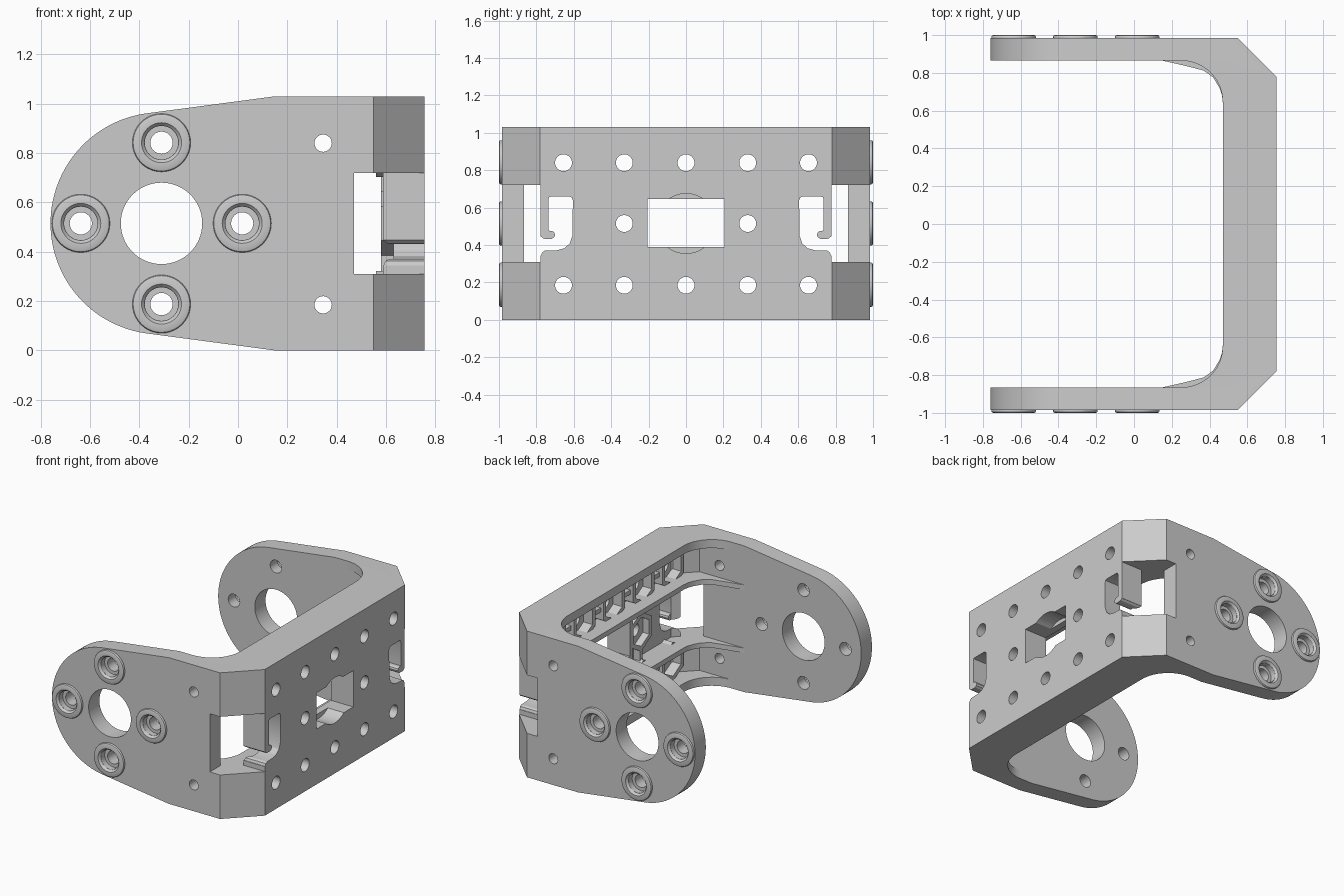
import bpy, bmesh, math

if "Cube" in bpy.data.objects:
    bpy.data.objects.remove(bpy.data.objects["Cube"])

H, MID, CX = 1.03, 0.515, -0.31      # height, mid height, pivot x
SKIN, TUBE = 0.63, 0.58              # inner face of wall, depth of small ribs


def circle(cx, cy, r, n=32, a0=0, a1=360):
    closed = abs(a1 - a0) == 360
    return [(cx + r * math.cos(t), cy + r * math.sin(t)) for t in
            (math.radians(a0 + (a1 - a0) * i / (n if closed else n - 1)) for i in range(n))]


def rect(a, b, c, d):
    return [(a, c), (b, c), (b, d), (a, d)]


def full(p):
    """Add the mirrored half of an open outline."""
    return p + [(x, -y) for x, y in reversed(p)]


def prism(bm, pts, lo, hi, axis):
    place = {'x': lambda a, b, h: (h, a, b), 'y': lambda a, b, h: (a, h, b),
             'z': lambda a, b, h: (a, b, h)}[axis]
    low = [bm.verts.new(place(a, b, lo)) for a, b in pts]
    top = [bm.verts.new(place(a, b, hi)) for a, b in pts]
    bm.faces.new(low)
    bm.faces.new(top)
    for i in range(len(pts)):
        j = (i + 1) % len(pts)
        bm.faces.new((low[i], low[j], top[j], top[i]))


def finish(bm, name):
    bmesh.ops.recalc_face_normals(bm, faces=bm.faces[:])
    me = bpy.data.meshes.new(name)
    bm.to_mesh(me)
    bm.free()
    ob = bpy.data.objects.new(name, me)
    bpy.context.collection.objects.link(ob)
    return ob


def solid(name, prisms):
    bm = bmesh.new()
    for p in prisms:
        prism(bm, *p)
    return finish(bm, name)


def boolean(ob, cutter, op='DIFFERENCE'):
    m = ob.modifiers.new(op, 'BOOLEAN')
    m.operation, m.object, m.solver = op, cutter, 'EXACT'
    bpy.context.view_layer.objects.active = ob
    bpy.ops.object.modifier_apply(modifier=m.name)
    bpy.data.objects.remove(cutter)


def smooth(ob):
    bpy.ops.object.select_all(action='DESELECT')
    ob.select_set(True)
    bpy.context.view_layer.objects.active = ob
    bpy.ops.object.shade_smooth_by_angle(angle=math.radians(25))


SCREWS = [(CX + 0.327, MID), (CX - 0.327, MID), (CX, MID + 0.327), (CX, MID - 0.327)]
WALL_HOLES = [(y, z) for z in (0.185, 0.84) for y in (-0.655, -0.33, 0, 0.33, 0.655)]
WALL_HOLES += [(-0.33, MID), (0.33, MID)]

# U-shaped shell: plan outline trimmed by the rounded arm profile
outer = [(-0.9, 0.985), (0.55, 0.985), (0.755, 0.78)]
inner = [(-0.9, 0.865), (0.5, 0.865), (SKIN, 0.735)]
shell = solid("bracket_shell", [(full(outer) + full(inner)[::-1], -0.1, H + 0.1, 'z')])
side = [(0.9, 0), (0.9, H), (0.15, H)] + circle(CX, MID, 0.45, 48, 97.5, 262.5) + [(0.15, 0)]
boolean(shell, solid("cut", [(side, -1.2, 1.2, 'y')]), 'INTERSECT')

# Arm holes and wall holes
cuts = [(circle(x, z, 0.045), -1.2, 1.2, 'y') for x, z in SCREWS]
cuts += [(circle(CX, MID, 0.165, 64), -1.2, 1.2, 'y')]
cuts += [(circle(0.345, z, 0.035), -1.2, 1.2, 'y') for z in (0.185, 0.84)]
cuts += [(circle(y, z, 0.045), 0.5, 0.9, 'x') for y, z in WALL_HOLES]
boolean(shell, solid("cut", cuts))

# Counterbores, corner windows and round centre recess
cuts = []
for s in (-1, 1):
    cuts += [(circle(x, z, 0.068), s * 0.945, s * 1.1, 'y') for x, z in SCREWS]
    cuts += [(rect(0.47, 0.9, s * 0.778, s * 1.2), 0.31, 0.72, 'z')]
cuts += [(circle(0, MID, 0.16, 48), 0.5, 0.9, 'x')]
boolean(shell, solid("cut", cuts))

# Hooked slots beside the windows, and the rectangular opening
slot = [(0.80, 0.34), (0.775, 0.345), (0.768, 0.362), (0.755, 0.37), (0.69, 0.372), (0.65, 0.383),
        (0.622, 0.408), (0.607, 0.45), (0.605, 0.64), (0.611, 0.654), (0.625, 0.66),
        (0.72, 0.66), (0.731, 0.656), (0.735, 0.645), (0.735, 0.477), (0.715, 0.475),
        (0.704, 0.467), (0.70, 0.455), (0.704, 0.442), (0.718, 0.433), (0.75, 0.432),
        (0.765, 0.436), (0.777, 0.447), (0.80, 0.45)]
cuts = [([(s * y, z) for y, z in slot], 0.5, 0.9, 'x') for s in (-1, 1)]
cuts += [(rect(-0.205, 0.205, 0.39, 0.645), 0.5, 0.9, 'x')]
boolean(shell, solid("cut", cuts))
smooth(shell)

# Top and bottom rims with filleted inner corners
back = full(inner[1:])[::-1]
rim = full(circle(0.25, 0.645, 0.22, 16, 90, 0)) + back
smooth(solid("edge_rims", [(rim, 0, 0.06, 'z'), (rim, H - 0.06, H, 'z')]))

# Long ribs that taper out along the arms
rib = full([(0.15, 0.865), (0.27, 0.838), (0.37, 0.812), (0.42, 0.775), (0.452, 0.722),
            (0.466, 0.68), (0.47, 0.645)]) + back
smooth(solid("long_ribs", [(rib, 0.275, 0.31, 'z'), (rib, 0.72, 0.755, 'z')]))

# Hexagonal nut pockets behind the wall holes
tubes = solid("nut_pockets", [(circle(y, z, 0.138, 6, 90, 450), TUBE - 0.02 * (z != MID), SKIN, 'x')
                              for y, z in WALL_HOLES])
boolean(tubes, solid("cut", [(circle(y, z, 0.102, 6, 90, 450), 0.4, 0.8, 'x')
                             for y, z in WALL_HOLES]))

# Short webs joining the nut pockets
webs = [(rect(y - 0.05, y + 0.05, z - 0.015, z + 0.015), TUBE, SKIN, 'x')
        for y in (-0.4925, -0.165, 0.165, 0.4925) for z in (0.185, 0.84)]
webs += [(rect(y - 0.015, y + 0.015, z, z + 0.08), TUBE, SKIN, 'x')
         for y in (-0.33, 0.33) for z in (0.305, 0.645)]
solid("pocket_webs", webs)

# Frame around the rectangular opening
frame = solid("opening_frame", [(rect(-0.235, 0.235, 0.345, 0.685), TUBE, SKIN, 'x')])
boolean(frame, solid("cut", [(rect(-0.205, 0.205, 0.39, 0.645), 0.4, 0.9, 'x')]))

# Raised screw bosses on the outer arm faces
profile = [(0.068, 0.98), (0.069, 0.987), (0.081, 1.0), (0.108, 1.0), (0.115, 0.997),
           (0.118, 0.991), (0.118, 0.98)]
bm = bmesh.new()
for s in (-1, 1):
    for x, z in SCREWS:
        rings = [[bm.verts.new((a, s * y, b)) for a, b in circle(x, z, r, 40)] for r, y in profile]
        for k, ring in enumerate(rings):
            nxt = rings[(k + 1) % len(rings)]
            for i in range(40):
                j = (i + 1) % 40
                bm.faces.new((ring[i], ring[j], nxt[j], nxt[i]))
smooth(finish(bm, "screw_bosses"))
